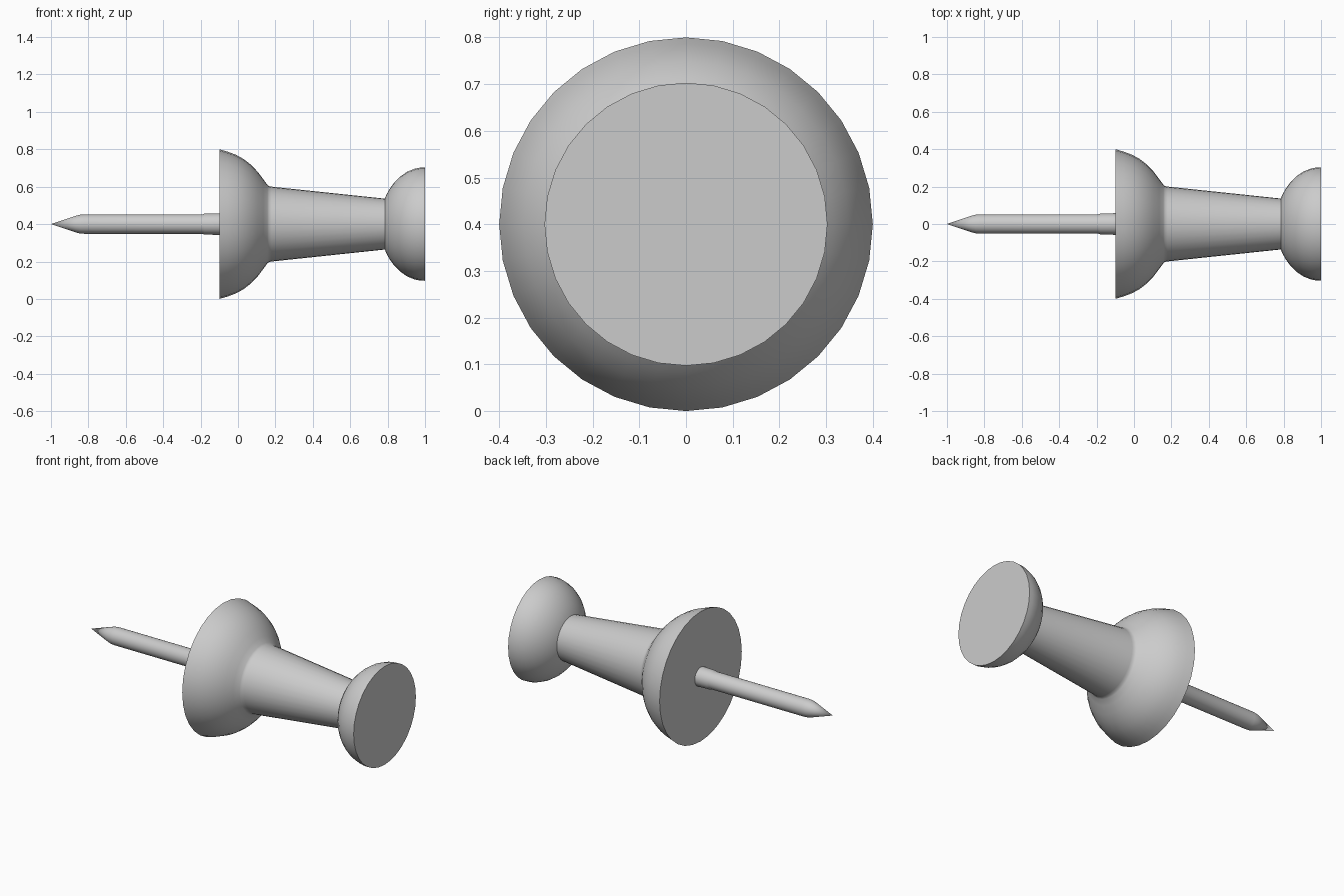
import bpy, bmesh, math

cube = bpy.data.objects.get("Cube")
if cube:
    bpy.data.objects.remove(cube, do_unlink=True)

SIDES = 32
AXIS_Z = 0.4

grey = bpy.data.materials.new("plain grey")
grey.use_nodes = True
colour = (0.6, 0.6, 0.6, 1)
grey.diffuse_color = colour
grey.node_tree.nodes["Principled BSDF"].inputs["Base Color"].default_value = colour


def lathe(name, profile, sharp=40):
    """Revolve (x, radius) points about the long axis; zero radius makes a pole."""
    bm = bmesh.new()
    rings = []
    for x, r in profile:
        count = SIDES if r else 1
        rings.append([bm.verts.new((x, r * math.sin(math.tau * i / SIDES),
                                    r * math.cos(math.tau * i / SIDES)))
                      for i in range(count)])
    for a, b in zip(rings, rings[1:]):
        for i in range(SIDES):
            j = (i + 1) % SIDES
            if len(a) == 1:
                bm.faces.new((a[0], b[i], b[j]))
            elif len(b) == 1:
                bm.faces.new((a[i], b[0], a[j]))
            else:
                bm.faces.new((a[i], b[i], b[j], a[j]))
    # Flat caps on open ends
    for ring in (rings[0], rings[-1]):
        if len(ring) > 1:
            bm.faces.new(ring)
    bmesh.ops.recalc_face_normals(bm, faces=bm.faces[:])
    mesh = bpy.data.meshes.new(name)
    bm.to_mesh(mesh)
    bm.free()
    mesh.materials.append(grey)
    obj = bpy.data.objects.new(name, mesh)
    obj.location.z = AXIS_Z
    bpy.context.collection.objects.link(obj)
    bpy.ops.object.select_all(action="DESELECT")
    obj.select_set(True)
    bpy.context.view_layer.objects.active = obj
    bpy.ops.object.shade_smooth_by_angle(angle=math.radians(sharp))
    return obj


# Handle: domed collar, tapered grip and rounded head in one turned piece
collar = [(-0.1, 0.4), (-0.055, 0.387), (-0.01, 0.37), (0.03, 0.348),
          (0.07, 0.317), (0.105, 0.28), (0.135, 0.24), (0.157, 0.21)]
grip = [(0.166, 0.203), (0.18, 0.2), (0.785, 0.136)]
head = [(0.793, 0.156), (0.81, 0.187), (0.835, 0.222), (0.868, 0.255),
        (0.905, 0.28), (0.945, 0.296), (0.975, 0.302), (1.0, 0.303)]
lathe("handle", collar + grip + head)

# Steel pin, slightly thicker at its root, with a pointed tip
pin = [(-1.0, 0), (-0.865, 0.045), (-0.845, 0.05), (-0.82, 0.052),
       (-0.19, 0.052), (-0.18, 0.056), (-0.09, 0.058)]
lathe("pin", pin)
